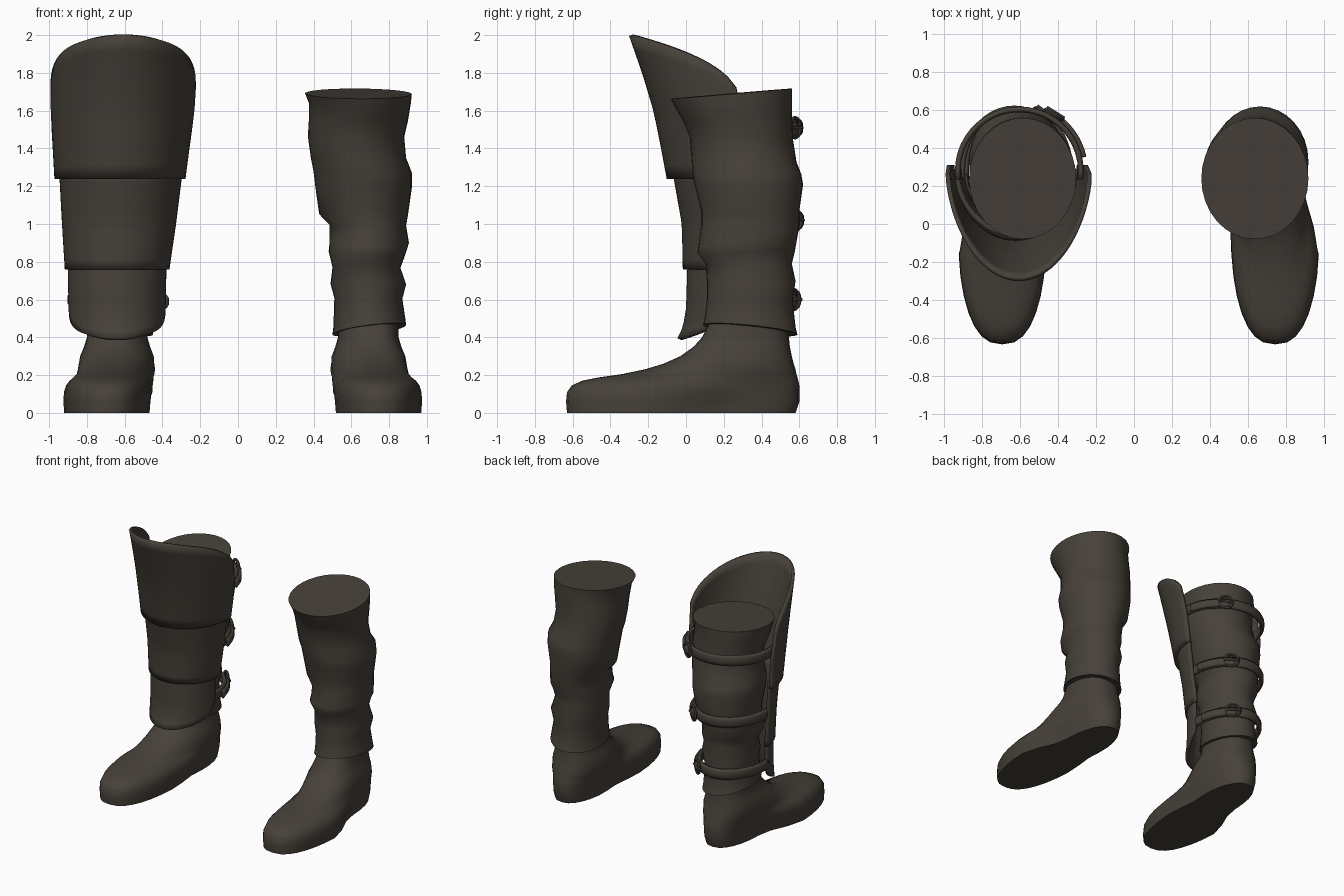
import bpy, bmesh, math

if "Cube" in bpy.data.objects:
    bpy.data.objects.remove(bpy.data.objects["Cube"])

leather = bpy.data.materials.new("dark brown leather")
leather.diffuse_color = (0.062, 0.052, 0.041, 1)
leather.use_nodes = True
leather.node_tree.nodes["Principled BSDF"].inputs["Base Color"].default_value = leather.diffuse_color


def finish(ob, angle=50):
    ob.data.materials.clear()
    ob.data.materials.append(leather)
    bpy.ops.object.select_all(action='DESELECT')
    ob.select_set(True)
    bpy.context.view_layer.objects.active = ob
    bpy.ops.object.shade_smooth_by_angle(angle=math.radians(angle))


def grid(name, rows, closed=False, caps=False, thick=0.0, offset=0.0):
    """Skin a list of point rows; optionally closed, capped or thickened."""
    bm = bmesh.new()
    vs = [[bm.verts.new(p) for p in r] for r in rows]
    n = len(rows[0])
    for a, b in zip(vs, vs[1:]):
        for i in range(n if closed else n - 1):
            j = (i + 1) % n
            bm.faces.new((a[i], a[j], b[j], b[i]))
    if caps:
        bm.faces.new(vs[0])
        bm.faces.new(vs[-1])
    bmesh.ops.recalc_face_normals(bm, faces=bm.faces)
    me = bpy.data.meshes.new(name)
    bm.to_mesh(me)
    bm.free()
    ob = bpy.data.objects.new(name, me)
    bpy.context.collection.objects.link(ob)
    if thick:
        m = ob.modifiers.new("thickness", 'SOLIDIFY')
        m.thickness = thick
        m.offset = offset
    finish(ob)
    return ob


def interp(table, z):
    """Linear lookup in rows sorted by first value."""
    if z <= table[0][0]:
        return table[0][1:]
    for a, b in zip(table, table[1:]):
        if z <= b[0]:
            t = (z - a[0]) / (b[0] - a[0])
            return [p + (q - p) * t for p, q in zip(a[1:], b[1:])]
    return table[-1][1:]


# slouched shaft: z, x min, x max, y min, y max
SHAFT = [(.44, .50, .89, .09, .59), (.48, .505, .885, .10, .58), (.60, .51, .87, .11, .565),
         (.69, .49, .89, .11, .58), (.78, .50, .86, .105, .56), (.85, .48, .89, .06, .575),
         (.89, .485, .905, .065, .58), (.99, .485, .89, .08, .60), (1.06, .43, .90, .08, .60),
         (1.20, .41, .92, .045, .62), (1.27, .40, .92, .035, .61), (1.34, .385, .89, .03, .585),
         (1.46, .37, .88, .02, .565), (1.56, .375, .90, -.015, .56), (1.64, .375, .915, -.055, .56),
         (1.69, .355, .92, -.08, .56)]
# foot slices: z, y front, y back, heel half width, toe half width
FOOT = [(0, -.63, .58, .185, .23), (.06, -.635, .60, .19, .235), (.11, -.63, .60, .195, .232),
        (.145, -.605, .60, .20, .222), (.17, -.55, .595, .205, .205), (.188, -.46, .59, .205, .185),
        (.205, -.34, .585, .205, .17), (.23, -.22, .58, .205, .165), (.26, -.12, .57, .20, .17),
        (.30, -.03, .56, .195, .175), (.35, .04, .55, .175, .17), (.40, .085, .545, .16, .16),
        (.47, .12, .54, .16, .16)]


def boot(side, fx):
    N = 32
    rows = []
    for k, (z, x0, x1, y0, y1) in enumerate(SHAFT):
        tx, ty = (.13, -.08) if k < 2 else (-.01, .085 if k > 12 else 0)
        ring = []
        for i in range(N):
            a = 2 * math.pi * i / N
            c, s = math.cos(a), math.sin(a)
            wob = .012 * math.sin(2 * a + k * 1.3) if 1 < k < 14 else 0
            ring.append((fx((x0 + x1) / 2 + c * (x1 - x0) / 2), (y0 + y1) / 2 + s * (y1 - y0) / 2,
                         z + wob + tx * c * .19 + ty * s * .32))
        rows.append(ring)
    grid(side + "_boot_shaft", rows, True, True)

    rows = []
    for z, y0, y1, wh, wt in FOOT:
        ring = []
        for i in range(N):
            a = 2 * math.pi * i / N
            c, s = math.cos(a), math.sin(a)
            y = (y0 + y1) / 2 + math.copysign(abs(c) ** .9, c) * (y1 - y0) / 2
            t = min(1, max(0, (.30 - y) / .5))
            t = t * t * (3 - 2 * t)
            w = wh + (wt - wh) * t
            if z < .1:
                w -= .03 * max(0, 1 - abs(y - .12) / .25)   # waist of the sole
            ring.append((fx(.69 + .055 * t + math.copysign(abs(s) ** .8, s) * w), y, z))
        rows.append(ring)
    grid(side + "_foot", rows, True, True)


boot("plain", lambda x: x)
boot("armoured", lambda x: .05 - x)

# shin guard: z, centre x, half width, front y
UPPER = [(1.24, -.625, .335, -.09), (1.4, -.619, .35, -.12), (1.6, -.611, .37, -.16),
         (1.8, -.607, .378, -.22), (2.0, -.607, .375, -.29)]
MIDDLE = [(.76, -.64, .265, -.005), (1.0, -.63, .29, -.01), (1.28, -.62, .315, -.06)]
LOWER = [(.39, -.64, .24, -.035), (.45, -.64, .243, -.005), (.55, -.64, .245, .012),
         (.80, -.64, .25, .02)]


def plate(name, table, zbot, ztop, yedge):
    rows, M, K = [], 36, 10
    for j in range(K + 1):
        row = []
        for i in range(M + 1):
            a = math.radians(90) * (2 * i / M - 1)
            c = max(0, math.cos(a))
            z = zbot(c) + (ztop(c) - zbot(c)) * j / K
            cx, rx, yf = interp(table, z)
            row.append((cx + rx * math.sin(a), yedge - (yedge - yf) * c, z))
        rows.append(row)
    grid(name, rows, thick=.024)


plate("upper_shin_plate", UPPER, lambda c: 1.24, lambda c: 1.5 + .5 * c ** .33, .31)
plate("middle_shin_plate", MIDDLE, lambda c: .76, lambda c: 1.28, .29)
plate("lower_shin_plate", LOWER, lambda c: .57 - .18 * c ** .5, lambda c: .80, .26)


# straps with buckles around the calf
def band(name, cx, z, rx, ry, a0, a1, h, y0=.28):
    rows = []
    for dz, dr in ((-h / 2, -.006), (-h / 4, .004), (h / 4, .004), (h / 2, -.006)):
        row = []
        for i in range(25):
            a = math.radians(a0 + (a1 - a0) * i / 24)
            row.append((cx + (rx + dr) * math.cos(a), y0 + (ry + dr) * math.sin(a), z + dz))
        rows.append(row)
    grid(name, rows, thick=.022)


for label, z, cx, rx, ry in (("upper", 1.51, -.605, .325, .325), ("middle", 1.02, -.632, .275, .33),
                             ("lower", .60, -.642, .245, .315)):
    band(label + "_strap", cx, z, rx, ry, -8, 188, .075)
    band(label + "_strap_tail", cx, z - .01, rx + .022, ry + .022, 12, 62, .06)
    a = math.radians(58)
    x, y = cx + (rx + .025) * math.cos(a), .28 + (ry + .025) * math.sin(a)
    phi = math.atan2(math.sin(a) / ry, math.cos(a) / rx)
    bpy.ops.mesh.primitive_torus_add(major_segments=16, minor_segments=6, major_radius=.052,
                                     minor_radius=.011, location=(x, y, z),
                                     rotation=(math.pi / 2, 0, phi + math.pi / 2))
    ob = bpy.context.object
    ob.name = label + "_buckle"
    finish(ob)
    bpy.ops.mesh.primitive_cylinder_add(vertices=8, radius=.008, depth=.11,
                                        location=(x + .012 * math.cos(phi), y + .012 * math.sin(phi), z),
                                        rotation=(0, math.pi / 2, phi + math.pi / 2))
    ob = bpy.context.object
    ob.name = label + "_buckle_prong"
    finish(ob)
